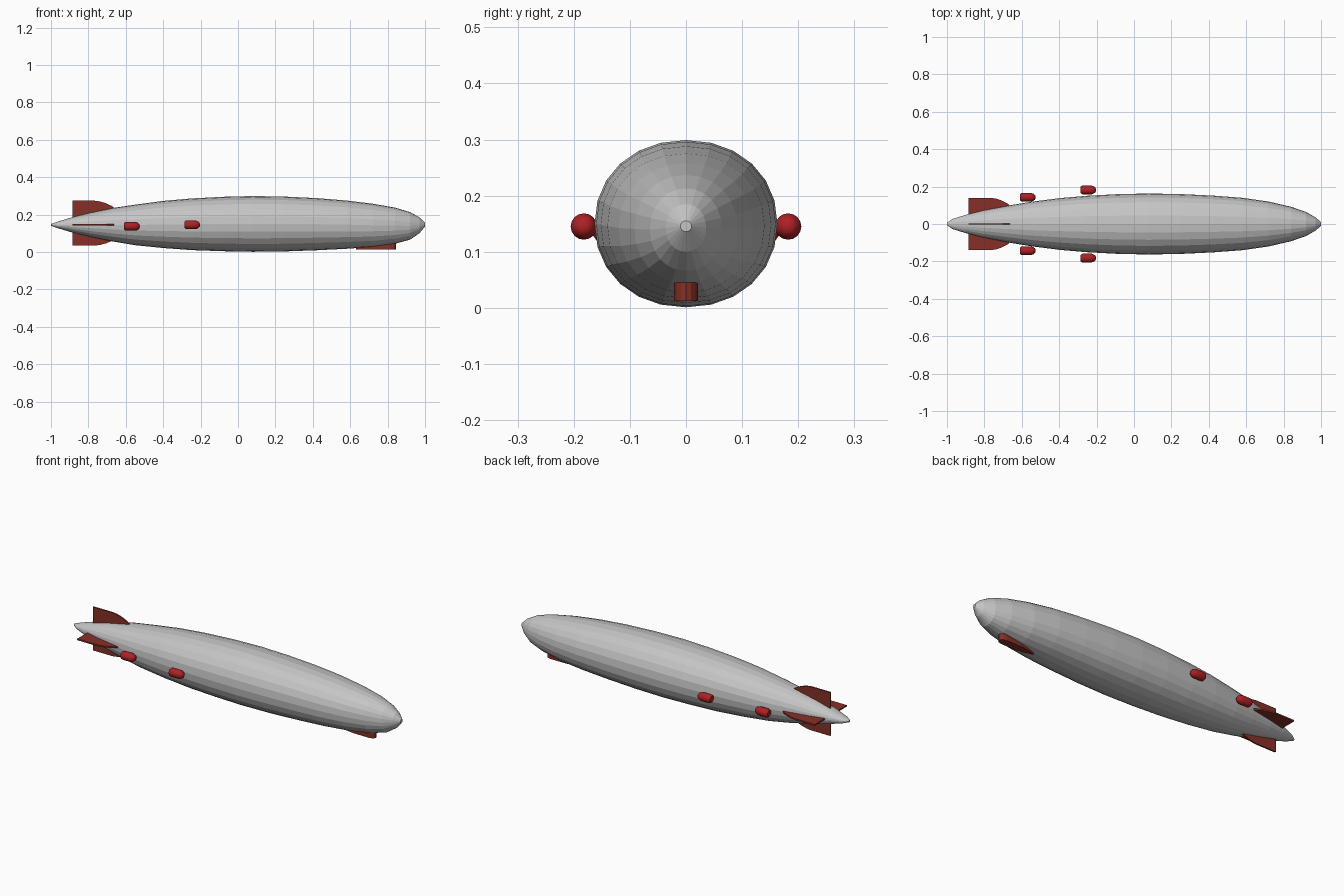
import bpy, bmesh, math

if "Cube" in bpy.data.objects:
    bpy.data.objects.remove(bpy.data.objects["Cube"])


def material(name, col):
    m = bpy.data.materials.new(name)
    m.diffuse_color = (*col, 1)
    m.use_nodes = True
    m.node_tree.nodes["Principled BSDF"].inputs["Base Color"].default_value = m.diffuse_color
    return m


silver = material("silver fabric", (0.56, 0.56, 0.56))
brown_red = material("dark brick red", (0.24, 0.03, 0.02))
red = material("engine red", (0.42, 0.015, 0.018))


def finish(bm, name, mat, smooth=False):
    bmesh.ops.recalc_face_normals(bm, faces=bm.faces)
    me = bpy.data.meshes.new(name)
    bm.to_mesh(me)
    bm.free()
    me.materials.append(mat)
    ob = bpy.data.objects.new(name, me)
    bpy.context.collection.objects.link(ob)
    if smooth:
        bpy.ops.object.select_all(action='DESELECT')
        ob.select_set(True)
        bpy.context.view_layer.objects.active = ob
        bpy.ops.object.shade_smooth_by_angle(angle=math.radians(40))
    return ob


def loft(bm, rings):
    """Skin a list of point rings and cap both ends."""
    loops = [[bm.verts.new(p) for p in ring] for ring in rings]
    n = len(loops[0])
    for a, b in zip(loops, loops[1:]):
        for i in range(n):
            j = (i + 1) % n
            bm.faces.new((a[i], a[j], b[j], b[i]))
    bm.faces.new(loops[0])
    bm.faces.new(loops[-1])


def spow(v, p):
    return math.copysign(abs(v) ** p, v)


# Hull: stations of x, half width, top z, bottom z
stations = [
    (-1.0, .006, .150, .140), (-.97, .027, .160, .129), (-.90, .049, .182, .108),
    (-.80, .074, .208, .083), (-.67, .099, .235, .056), (-.55, .119, .253, .036),
    (-.40, .138, .273, .021), (-.25, .151, .286, .010), (-.08, .160, .295, .004),
    (.08, .163, .299, .001), (.25, .160, .296, .003), (.42, .152, .288, .009),
    (.58, .140, .275, .017), (.72, .120, .258, .027), (.84, .092, .237, .044),
    (.92, .064, .213, .066), (.97, .036, .185, .100), (1.0, .010, .155, .136)]
SIDES = 24
rings = []
for x, ry, zt, zb in stations:
    ring = []
    for i in range(SIDES):
        a = math.tau * i / SIDES
        ring.append((x, ry * spow(math.cos(a), .95),
                     (zt + zb) / 2 + (zt - zb) / 2 * spow(math.sin(a), .95)))
    rings.append(ring)
bm = bmesh.new()
loft(bm, rings)
finish(bm, "hull", silver)


# Tail fins: thin plates with a swept, rounded leading edge
def fin(name, direction, span):
    dy, dz = direction
    outline = [(-.885, .02), (-.885, 1), (-.765, 1), (-.735, .965), (-.705, .89),
               (-.675, .78), (-.655, .66), (-.655, .02)]
    t = .004
    plates = []
    for s in (-t, t):
        plates.append([(x, dy * r * span + dz * s, .146 + dz * r * span + dy * s)
                       for x, r in outline])
    bm = bmesh.new()
    loft(bm, plates)
    finish(bm, name, brown_red)


fin("top_fin", (0, 1), .128)
fin("bottom_fin", (0, -1), .112)
fin("left_fin", (1, 0), .14)
fin("right_fin", (-1, 0), .14)

# Engine pods: short barrels with a tapered nose
profile = [(-.041, .016), (-.035, .022), (-.027, .0235), (.018, .0235),
           (.030, .019), (.037, .014), (.041, .007)]
for label, ex, ey, ez in (("front", -.245, .182, .145), ("rear", -.568, .143, .137)):
    for side, s in (("left", 1), ("right", -1)):
        bm = bmesh.new()
        loft(bm, [[(ex + px, s * ey + r * math.cos(math.tau * i / 16),
                    ez + r * math.sin(math.tau * i / 16)) for i in range(16)]
                  for px, r in profile])
        finish(bm, f"{label}_{side}_engine", red, smooth=True)

# Gondola: rounded front, pointed stern, tucked under the bow
half = [(.63, .001), (.67, .013), (.72, .021), (.815, .0215), (.833, .017),
        (.842, .009), (.845, 0)]
outline = half + [(x, -y) for x, y in reversed(half[:-1])]
bm = bmesh.new()
loft(bm, [[(x, y, z) for x, y in outline] for z in (.012, .06)])
finish(bm, "gondola", brown_red)
